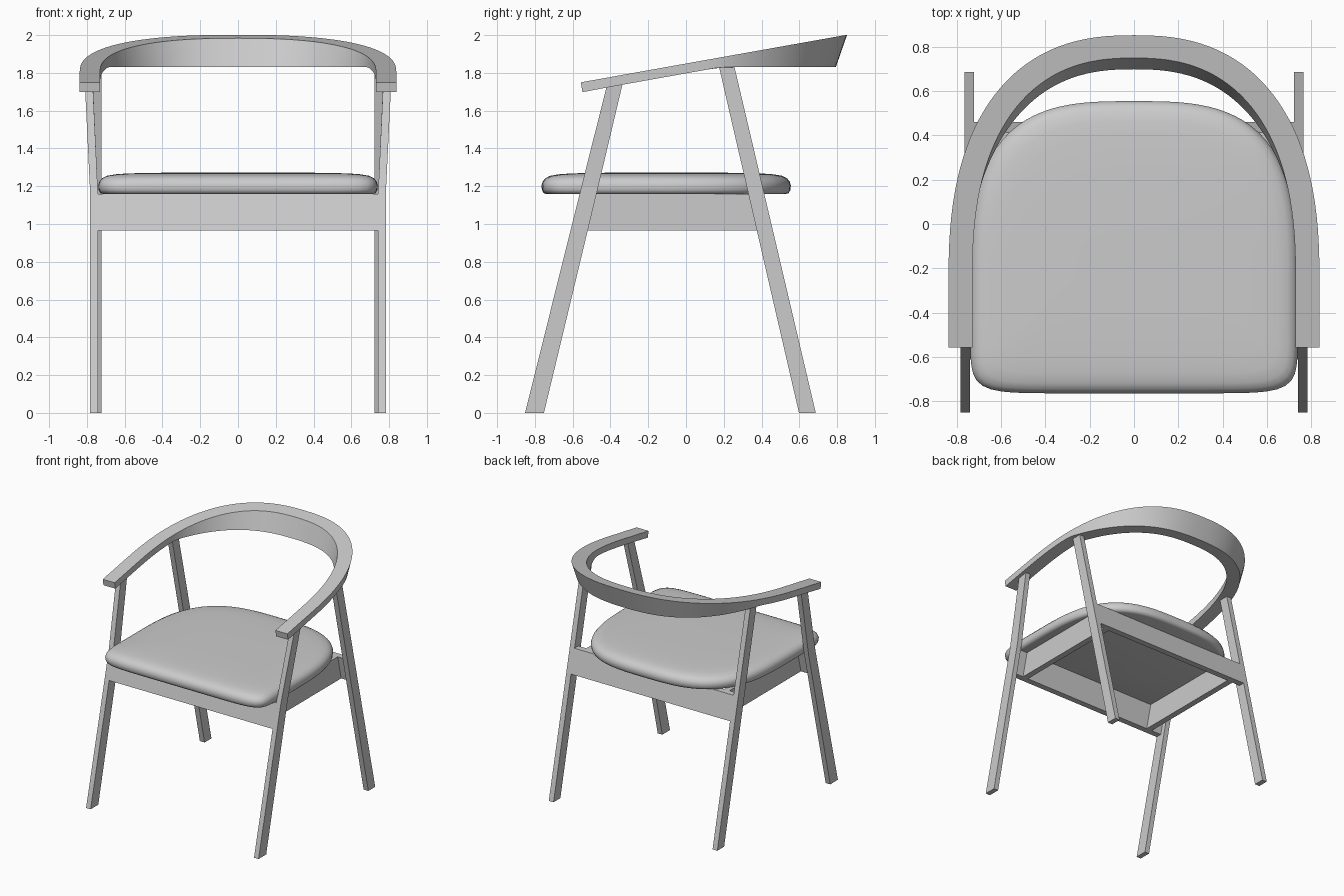
import bpy, bmesh, math

if "Cube" in bpy.data.objects:
    bpy.data.objects.remove(bpy.data.objects["Cube"])


def loft(name, rings, angle=30):
    """Skin a list of closed rings and cap both ends."""
    bm = bmesh.new()
    rows = [[bm.verts.new(p) for p in r] for r in rings]
    n = len(rows[0])
    for a, b in zip(rows, rows[1:]):
        for i in range(n):
            j = (i + 1) % n
            bm.faces.new((a[i], a[j], b[j], b[i]))
    bm.faces.new(rows[0])
    bm.faces.new(rows[-1])
    bmesh.ops.recalc_face_normals(bm, faces=bm.faces)
    me = bpy.data.meshes.new(name)
    bm.to_mesh(me)
    bm.free()
    ob = bpy.data.objects.new(name, me)
    bpy.context.collection.objects.link(ob)
    bpy.ops.object.select_all(action='DESELECT')
    bpy.context.view_layer.objects.active = ob
    ob.select_set(True)
    bpy.ops.object.shade_smooth_by_angle(angle=math.radians(angle))
    return ob


def bar(name, profile, x0, x1):
    """Extrude a (y, z) profile along x."""
    return loft(name, [[(x, y, z) for y, z in profile] for x in (x0, x1)])


def spow(v, p):
    return math.copysign(abs(v) ** p, v)


# Leg edge lines as seen from the side
def front_leg_y(z):
    return -0.852 + 0.249 * z, -0.752 + 0.24 * z


def rear_leg_y(z):
    return 0.598 - 0.231 * z, 0.687 - 0.235 * z


def arm_top(y):
    return 1.75 + 0.1786 * (y + 0.557)


# Curved arm and back rail: straight arms joined by half a superellipse
N, CEN = 2.45, -0.25
stations = [(-0.557, 0), (-0.4, 0)] + [(CEN, i * math.pi / 64) for i in range(65)]
stations += [(-0.4, math.pi), (-0.557, math.pi)]
rings = []
for cy, t in stations:
    c, s = spow(math.cos(t), 2 / N), spow(max(0, math.sin(t)), 2 / N)
    if s < 1e-6:
        s = 0
    ring = []
    for a, b in ((0.838, 0.853 - CEN), (0.73, 0.75 - CEN)):
        x, y = a * c, cy + b * s
        zt = arm_top(y)
        zb = min(zt - 0.052, 1.83)
        # the deep back part leans inward toward its lower edge
        k = 0.5 * max(0, zt - zb - 0.052)
        nx, ny = spow(c, N - 1) / a, s ** (N - 1) / b
        ln = math.hypot(nx, ny)
        low = (x - k * nx / ln, y - k * ny / ln + (0.009 if cy < -0.5 else 0), zb)
        ring.append(((x, y, zt), low))
    (to, bo), (ti, bi) = ring
    rings.append([to, ti, bi, bo])
loft("arm_and_back_rail", rings)

# Legs and side rails on both sides
Z0, Z1 = 0.965, 1.16
for side, s in (("left", -1), ("right", 1)):
    # front leg: upright to the seat, then leaning outward
    rings = []
    for z, xi, xo, tilt in ((0, 0.742, 0.783, 0), (1.17, 0.742, 0.783, 0), (1.735, 0.768, 0.81, 0.007)):
        y0, y1 = front_leg_y(z)
        rings.append([(s * xi, y0, z - tilt), (s * xo, y0, z - tilt),
                      (s * xo, y1, z + tilt), (s * xi, y1, z + tilt)])
    loft("front_leg_" + side, rings)
    # rear leg
    rings = []
    for z in (0, 1.832):
        y0, y1 = rear_leg_y(z)
        rings.append([(s * 0.722, y0, z), (s * 0.765, y0, z), (s * 0.765, y1, z), (s * 0.722, y1, z)])
    loft("rear_leg_" + side, rings)
    # side rail, set inboard of the legs
    prof = [(front_leg_y(Z0)[0] + 0.045, Z0), (rear_leg_y(Z0)[1] - 0.045, Z0),
            (rear_leg_y(Z1)[1] - 0.045, Z1), (front_leg_y(Z1)[0] + 0.045, Z1)]
    bar("side_rail_" + side, prof, s * 0.6, s * 0.65)

# Front and rear rails, slanted with the legs
T = 0.05
f0, f1 = front_leg_y(Z0)[0], front_leg_y(Z1)[0]
bar("front_rail", [(f0, Z0), (f0 + T, Z0), (f1 + T, Z1), (f1, Z1)], -0.742, 0.742)
r0, r1 = rear_leg_y(Z0)[1], rear_leg_y(Z1)[1]
bar("rear_rail", [(r0 - T, Z0), (r0, Z0), (r1, Z1), (r1 - T, Z1)], -0.722, 0.722)

# Seat cushion: squarish front, rounder back, soft rim
A, CY = 0.74, -0.3
outline = []
for i in range(128):
    t = 2 * math.pi * i / 128
    c, s = math.cos(t), math.sin(t)
    b, n = (0.855, 3.1) if s > 0 else (0.465, 9)
    r = (abs(c) ** n + abs(s) ** n) ** (-1 / n)
    outline.append((A * r * c, CY + b * r * s))
section = [(0.03, 1.158), (0.012, 1.163), (0.002, 1.18), (0, 1.205), (0.006, 1.225), (0.02, 1.242),
           (0.045, 1.255), (0.09, 1.263), (0.16, 1.268), (0.3, 1.271), (0.5, 1.273), (0.62, 1.273)]
rings = []
for d, z in section:
    rings.append([(x * (1 - d / A), -0.106 + (y + 0.106) * (1 - d / 0.658), z) for x, y in outline])
loft("seat_cushion", rings, 60)
